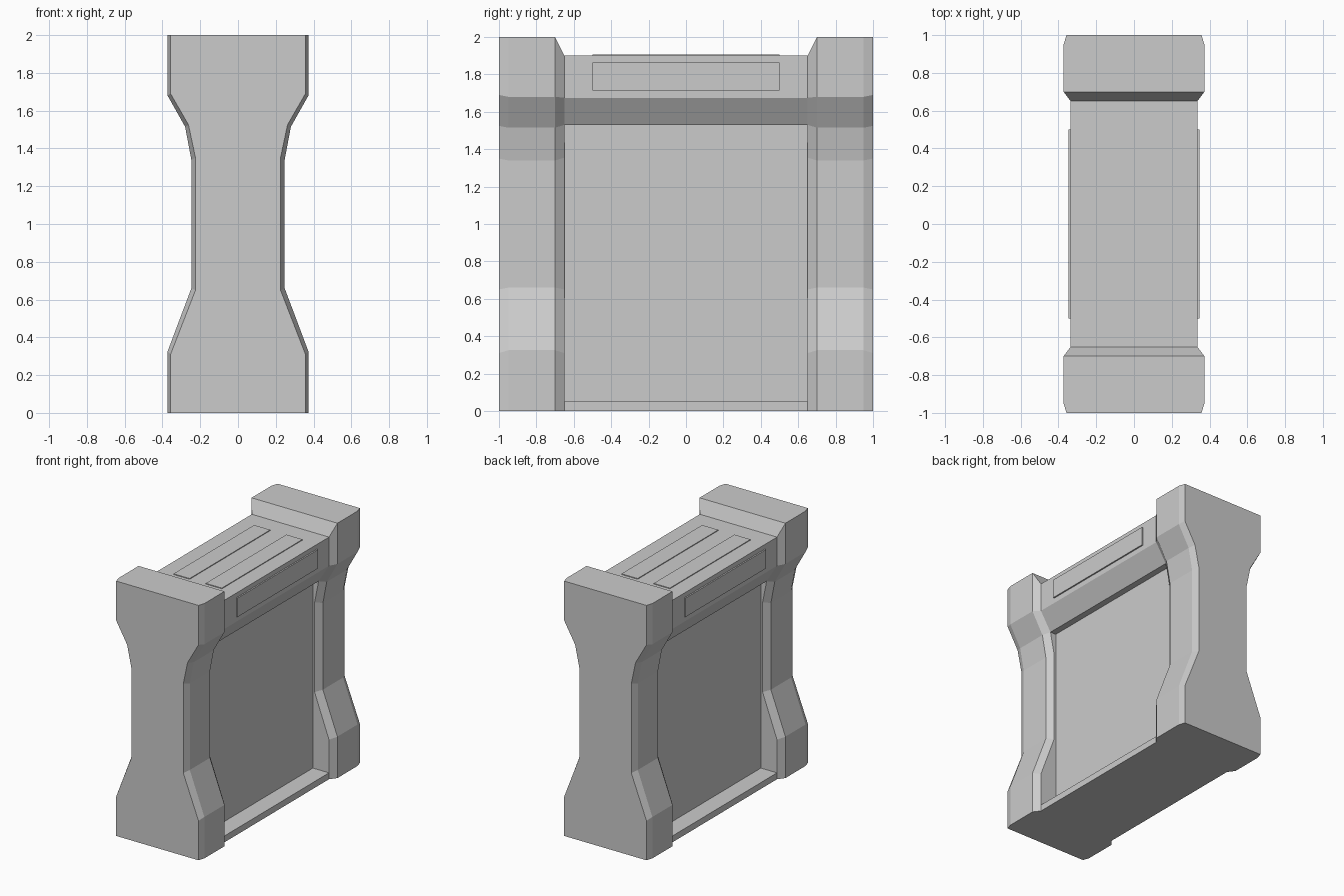
import bpy

if "Cube" in bpy.data.objects:
    bpy.data.objects.remove(bpy.data.objects["Cube"])


def make_object(name, verts, faces, mirror=(False, False)):
    mesh = bpy.data.meshes.new(name)
    mesh.from_pydata(verts, [], faces)
    mesh.update()
    obj = bpy.data.objects.new(name, mesh)
    bpy.context.collection.objects.link(obj)
    if any(mirror):
        mod = obj.modifiers.new("mirror", 'MIRROR')
        mod.use_axis = (mirror[0], mirror[1], False)
        mod.use_mirror_merge = False
    return obj


def loft(name, sections, mirror=(False, False)):
    """Skin symmetric half-profiles [(x, z)...] placed at given y."""
    verts, faces = [], []
    for y, half in sections:
        verts += [(x, y, z) for x, z in half]
        verts += [(-x, y, z) for x, z in reversed(half)]
    n = len(sections[0][1]) * 2
    for s in range(len(sections) - 1):
        for i in range(n):
            j = (i + 1) % n
            a, b = s * n, (s + 1) * n
            faces.append((a + i, b + i, b + j, a + j))
    last = (len(sections) - 1) * n
    faces.append(tuple(range(n)))
    faces.append(tuple(reversed(range(last, last + n))))
    return make_object(name, verts, faces, mirror)


def box(name, x0, x1, y0, y1, z0, z1, mirror=(False, False)):
    verts = [(x, y, z) for x in (x0, x1) for y in (y0, y1) for z in (z0, z1)]
    faces = [(0, 1, 3, 2), (4, 6, 7, 5), (0, 4, 5, 1),
             (2, 3, 7, 6), (0, 2, 6, 4), (1, 5, 7, 3)]
    return make_object(name, verts, faces, mirror)


# Waisted end posts: chamfered outer edge, tapered inner edge
full = [(.373, 0), (.373, .325), (.247, .66), (.247, 1.34),
        (.28, 1.515), (.373, 1.68), (.373, 2)]
outer = [(.357, 0), (.357, .31), (.225, .65), (.225, 1.35),
         (.262, 1.525), (.357, 1.69), (.357, 2)]
inner = [(.335, 0), (.335, .31), (.21, .65), (.21, 1.355),
         (.245, 1.53), (.335, 1.675), (.335, 1.9)]
loft("end_post", [(.65, inner), (.70, full), (.95, full), (1.0, outer)],
     mirror=(False, True))

# Top beam with sloped lower sides
beam = [(.245, 1.53), (.335, 1.675), (.335, 1.9)]
loft("top_beam", [(-.65, beam), (.65, beam)])

# Recessed centre wall and base ledge
box("centre_wall", -.195, .195, -.65, .65, .05, 1.53)
box("base_ledge", -.335, .335, -.65, .65, 0, .05)

# Thin raised plates on the beam
box("top_plate", .07, .21, -.5, .5, 1.89, 1.906, mirror=(True, False))
box("side_plate", .325, .346, -.5, .5, 1.715, 1.863, mirror=(True, False))
